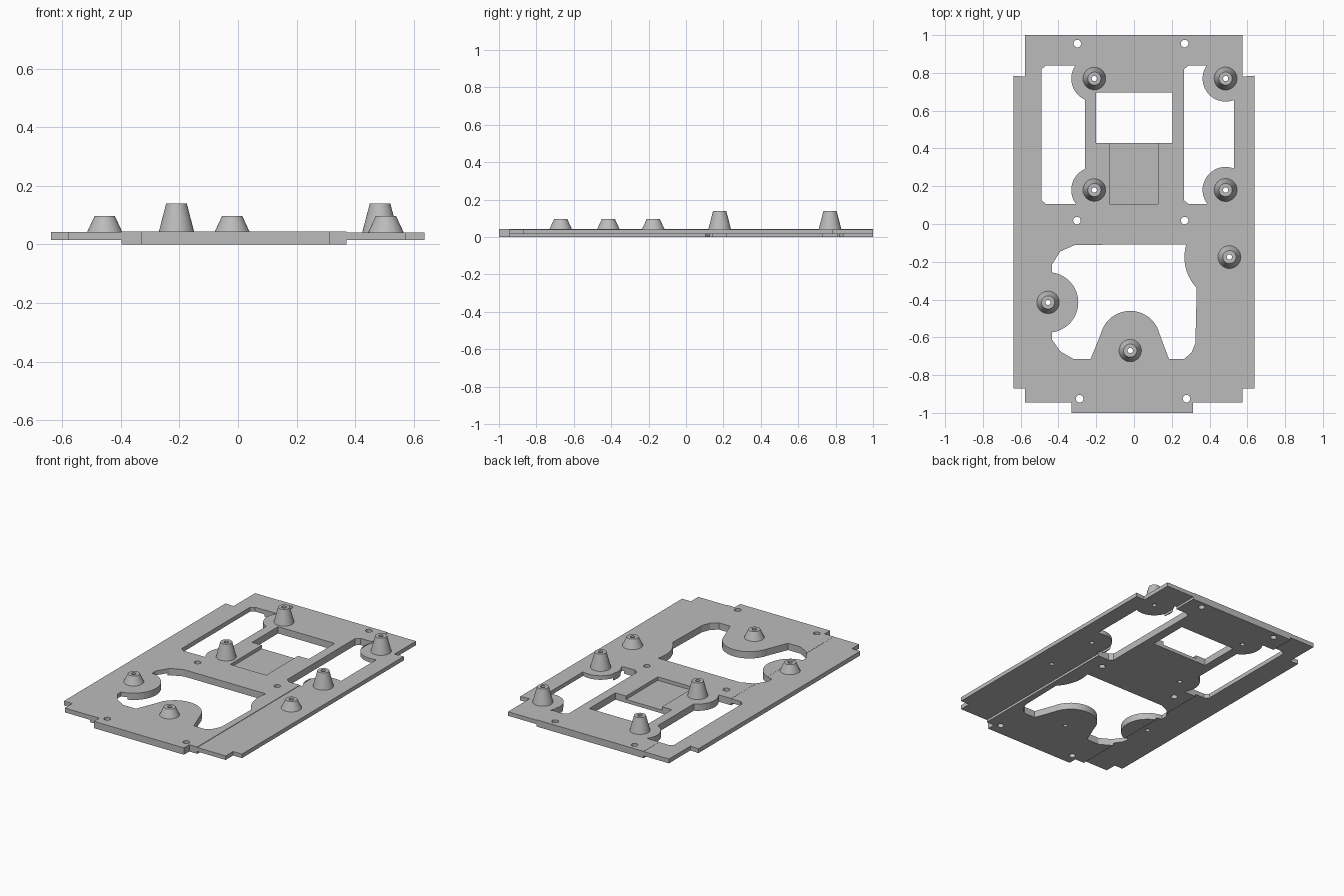
import bpy, bmesh
from math import cos, sin, radians

if "Cube" in bpy.data.objects:
    bpy.data.objects.remove(bpy.data.objects["Cube"])

GREY = (0.5, 0.5, 0.5, 1)
mat = bpy.data.materials.new("plain grey")
mat.use_nodes = True
mat.diffuse_color = GREY
mat.node_tree.nodes["Principled BSDF"].inputs["Base Color"].default_value = GREY


def arc(cx, cy, r, start, end, n=20):
    angles = [radians(start + (end - start) * i / n) for i in range(n + 1)]
    return [(cx + r * cos(a), cy + r * sin(a)) for a in angles]


def circle(cx, cy, r, n=24):
    return arc(cx, cy, r, 0, 360, n)[:-1]


def box(x0, x1, y0, y1):
    return [(x0, y0), (x1, y0), (x1, y1), (x0, y1)]


def prisms(name, outlines, z0, z1):
    """Extrude each flat outline from z0 to z1 into one object."""
    bm = bmesh.new()
    for pts in outlines:
        low = [bm.verts.new((x, y, z0)) for x, y in pts]
        high = [bm.verts.new((x, y, z1)) for x, y in pts]
        bm.faces.new(low)
        bm.faces.new(high)
        for i in range(len(pts)):
            j = (i + 1) % len(pts)
            bm.faces.new((low[i], low[j], high[j], high[i]))
    bmesh.ops.recalc_face_normals(bm, faces=bm.faces)
    return make(name, bm)


def make(name, bm):
    mesh = bpy.data.meshes.new(name)
    bm.to_mesh(mesh)
    bm.free()
    mesh.materials.append(mat)
    obj = bpy.data.objects.new(name, mesh)
    bpy.context.collection.objects.link(obj)
    return obj


# Standoff positions: (x, y)
TALL = [(-0.21, 0.77), (0.485, 0.77), (-0.21, 0.18), (0.485, 0.18)]
SHORT = [(0.505, -0.175), (-0.455, -0.415), (-0.02, -0.67)]
SCREWS = [(-0.30, 0.955), (0.268, 0.955), (-0.302, 0.018),
          (0.268, 0.018), (-0.288, -0.925), (0.278, -0.925)]

# Slots that wrap around the four tall standoffs
left_slot = ([(-0.49, 0.125), (-0.465, 0.105)] + arc(-0.21, 0.18, 0.122, 218, 114)
             + arc(-0.21, 0.77, 0.122, 246, 145) + [(-0.465, 0.84), (-0.49, 0.82)])
right_slot = ([(0.265, 0.125), (0.29, 0.105)] + arc(0.485, 0.18, 0.122, 218, 68)
              + arc(0.485, 0.77, 0.122, 292, 145) + [(0.29, 0.84), (0.265, 0.82)])

# Window joined to the narrower recess in front of it
window = [(-0.2, 0.43), (-0.13, 0.43), (-0.13, 0.105), (0.128, 0.105),
          (0.128, 0.43), (0.205, 0.43), (0.205, 0.695), (-0.2, 0.695)]

# Large opening with three rounded bays
opening = ([(-0.31, -0.11)] + arc(0.505, -0.175, 0.238, 164, 220)
           + [(0.332, -0.34), (0.325, -0.63), (0.305, -0.68), (0.265, -0.715), (0.185, -0.715)]
           + arc(-0.02, -0.62, 0.16, 14, 166)
           + [(-0.23, -0.715), (-0.32, -0.715), (-0.39, -0.675), (-0.435, -0.61)]
           + arc(-0.455, -0.415, 0.16, -83, 83)
           + [(-0.435, -0.215), (-0.39, -0.145)])

cutter = prisms("cutter", [left_slot, right_slot, window, opening]
                + [circle(x, y, 0.02) for x, y in SCREWS]
                + [circle(x, y, 0.014) for x, y in TALL + SHORT], -0.1, 0.3)
cutter.hide_render = True


def cut(obj):
    mod = obj.modifiers.new("openings", "BOOLEAN")
    mod.object = cutter
    mod.operation = "DIFFERENCE"
    mod.solver = "EXACT"
    bpy.context.view_layer.update()
    graph = bpy.context.evaluated_depsgraph_get()
    mesh = bpy.data.meshes.new_from_object(obj.evaluated_get(graph))
    obj.modifiers.clear()
    obj.data = mesh
    return obj


def flange(seam, notch, edge):
    return [(seam, 1), (notch, 1), (notch, 0.78), (edge, 0.785),
            (edge, -0.87), (notch, -0.87), (notch, -0.945), (seam, -0.945)]


# Plates: thick middle, raised thinner side flanges
LEFT_SEAM, RIGHT_SEAM, TOP = -0.397, 0.37, 0.044
cut(prisms("middle_plate", [box(LEFT_SEAM, RIGHT_SEAM, -0.945, 1)], 0, TOP))
cut(prisms("right_flange", [flange(LEFT_SEAM, -0.578, -0.638)], 0.015, 0.043))
cut(prisms("left_flange", [flange(RIGHT_SEAM, 0.574, 0.637)], 0.015, 0.041))
prisms("front_tab", [box(-0.33, 0.313, -1, -0.945)], 0, TOP)
prisms("recess_floor", [box(-0.13, 0.128, 0.105, 0.43)], 0, 0.022)


# Tapered standoffs with a bore
def standoff(name, x, y, top):
    bm = bmesh.new()
    base = 0.04
    bmesh.ops.create_cone(bm, cap_ends=True, segments=32, radius1=0.061,
                          radius2=0.035, depth=top - base)
    bmesh.ops.translate(bm, verts=bm.verts, vec=(x, y, (top + base) / 2))
    obj = cut(make(name, bm))
    bpy.ops.object.select_all(action="DESELECT")
    obj.select_set(True)
    bpy.context.view_layer.objects.active = obj
    bpy.ops.object.shade_smooth_by_angle(angle=radians(30))


for x, y in TALL:
    standoff("tall_standoff", x, y, 0.14)
for x, y in SHORT:
    standoff("short_standoff", x, y, 0.096)

bpy.data.objects.remove(cutter)
